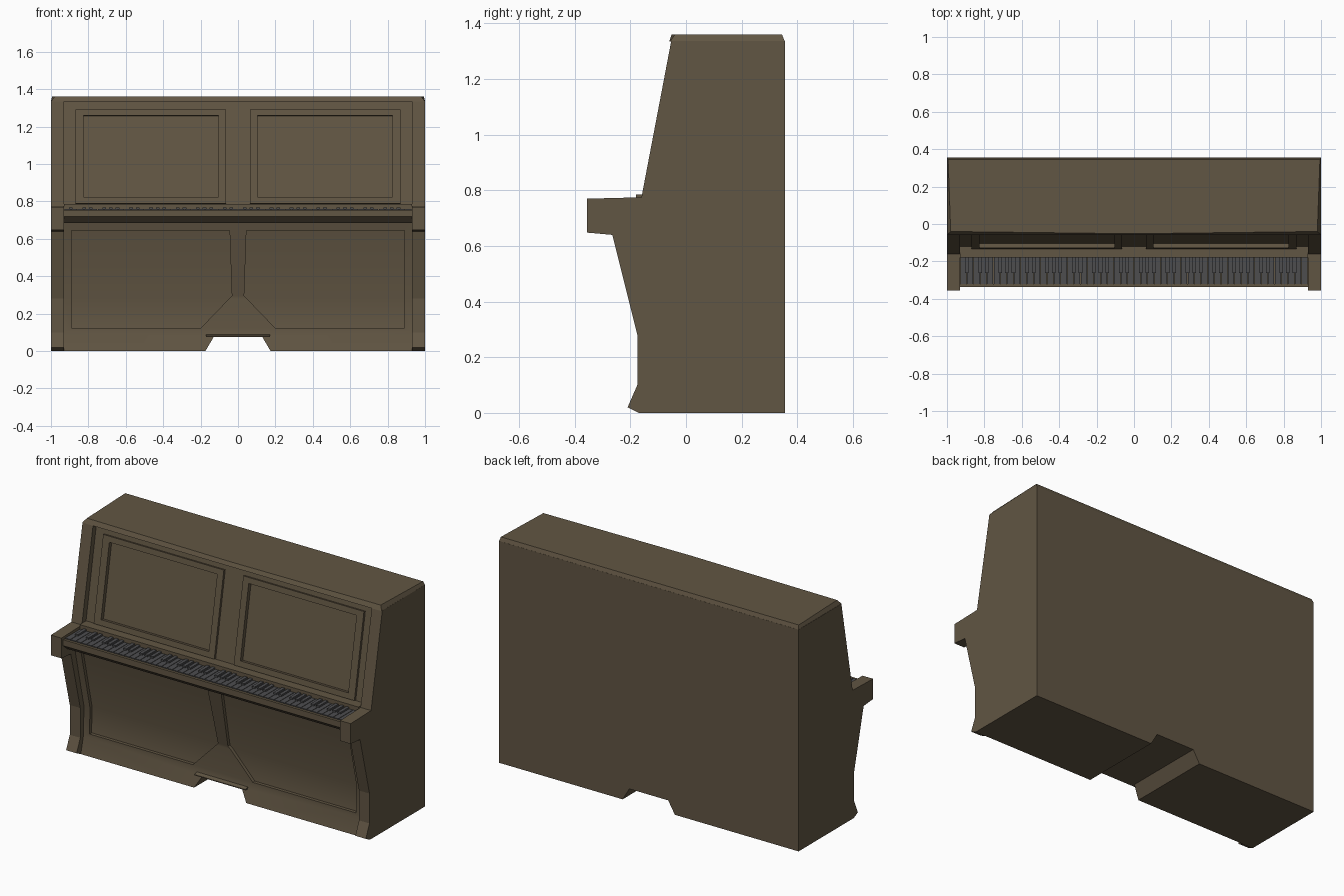
import bpy, bmesh, math
from mathutils import Vector

cube = bpy.data.objects.get("Cube")
if cube:
    bpy.data.objects.remove(cube, do_unlink=True)


def material(name, rgb):
    mat = bpy.data.materials.new(name)
    mat.use_nodes = True
    mat.diffuse_color = (*rgb, 1)
    bsdf = next(n for n in mat.node_tree.nodes if n.type == 'BSDF_PRINCIPLED')
    bsdf.inputs["Base Color"].default_value = (*rgb, 1)
    return mat


wood = material("brown wood", (0.120, 0.092, 0.056))
grey = material("grey keys", (0.075, 0.075, 0.078))


def loft(name, ring_a, ring_b, mat=wood):
    """Closed solid between two matching rings of points."""
    bm = bmesh.new()
    a = [bm.verts.new(p) for p in ring_a]
    b = [bm.verts.new(p) for p in ring_b]
    bm.faces.new(a)
    bm.faces.new(b)
    for i in range(len(a)):
        j = (i + 1) % len(a)
        bm.faces.new((a[i], a[j], b[j], b[i]))
    bmesh.ops.recalc_face_normals(bm, faces=bm.faces)
    mesh = bpy.data.meshes.new(name)
    bm.to_mesh(mesh)
    bm.free()
    mesh.materials.append(mat)
    obj = bpy.data.objects.new(name, mesh)
    bpy.context.collection.objects.link(obj)
    return obj


def prism_x(name, profile, lo, hi):
    return loft(name, [(lo, y, z) for y, z in profile], [(hi, y, z) for y, z in profile])


def prism_y(name, outline, lo, hi):
    return loft(name, [(x, lo, z) for x, z in outline], [(x, hi, z) for x, z in outline])


def cut(target, cutter):
    mod = target.modifiers.new("cut", 'BOOLEAN')
    mod.operation = 'DIFFERENCE'
    mod.solver = 'EXACT'
    mod.object = cutter
    bpy.context.view_layer.objects.active = target
    bpy.ops.object.modifier_apply(modifier=mod.name)


def remove(obj):
    bpy.data.objects.remove(obj, do_unlink=True)


BACK, INNER, TOP = 0.355, 0.93, 1.337

# Side cheeks with the key arms
cheek = [(BACK, 0), (-0.17, 0), (-0.21, 0.02), (-0.175, 0.1), (-0.175, 0.28),
         (-0.265, 0.64), (-0.355, 0.648), (-0.355, 0.77), (-0.16, 0.775),
         (-0.053, TOP), (BACK, TOP)]
for side, name in ((1, "left_cheek"), (-1, "right_cheek")):
    prism_x(name, cheek, side * INNER, side)

# Main case with key bed and fallboard ledge
front = [(-0.17, 0), (-0.145, 0.1), (-0.14, 0.28), (-0.235, 0.69)]
case = prism_x("case", [(BACK, 0)] + [(y + 0.02, z) for y, z in front]
               + [(-0.30, 0.685), (-0.338, 0.718), (-0.338, 0.754), (-0.322, 0.754),
                  (-0.322, 0.745), (-0.18, 0.745), (-0.18, 0.785), (-0.12, 0.785),
                  (-0.02, TOP), (BACK, TOP)], -INNER, INNER)

# Lower front board, its two openings leave sunken panels
board = prism_x("lower_front_board", front + [(y + 0.03, z) for y, z in reversed(front)],
                -INNER, INNER)
opening = [(0.89, 0.645), (0.045, 0.645), (0.033, 0.295), (0.2, 0.122), (0.89, 0.122)]
for side in (1, -1):
    cutter = prism_y("opening_cutter", [(side * x, z) for x, z in opening], -0.5, 0.1)
    cut(board, cutter)
    remove(cutter)

# Pedal notch through the full depth, with a small shelf over it
notch = prism_y("notch_cutter", [(-0.18, -0.01), (0.18, -0.01), (0.13, 0.075), (-0.13, 0.075)],
                -0.6, 0.6)
cut(case, notch)
cut(board, notch)
remove(notch)
prism_x("pedal_shelf", [(-0.172, 0.076), (-0.172, 0.081), (-0.13, 0.093), (-0.13, 0.076)],
        -0.17, 0.17)

# Raised frames and sunken panels on the sloping upper front
slope = Vector((0, 0.1, TOP - 0.785))
normal = Vector((0, -slope.z, slope.y)).normalized()


def slab(name, x0, x1, z0, z1, d0, d1):
    def ring(d):
        pts = []
        for x, z in ((x0, z0), (x1, z0), (x1, z1), (x0, z1)):
            t = (z - 0.785) / slope.z
            pts.append(Vector((x, -0.12, 0.785)) + slope * t + normal * d)
        return pts
    return loft(name, ring(d0), ring(d1))


for side, name in ((1, "left_panel_frame"), (-1, "right_panel_frame")):
    frame = slab(name, side * 0.065, side * 0.87, 0.787, 1.29, -0.005, 0.014)
    cutter = slab("panel_cutter", side * 0.105, side * 0.825, 0.82, 1.257, -0.01, 0.1)
    cut(frame, cutter)
    cut(case, cutter)
    remove(cutter)

# Lid, slightly bowed at the front and bevelled all round
lid_low = [(-1, BACK), (-1, -0.058), (0, -0.06), (1, -0.058), (1, BACK)]
lid_high = [(-0.994, 0.345), (-0.98, -0.04), (0, -0.052), (0.98, -0.04), (0.994, 0.345)]
loft("lid", [(x, y, TOP - 0.002) for x, y in lid_low], [(x, y, 1.36) for x, y in lid_high])


# Keys
def key(name, x, width, y0, y1, z0, z1):
    def ring(z):
        return [(x - width / 2, y0, z), (x + width / 2, y0, z),
                (x + width / 2, y1, z), (x - width / 2, y1, z)]
    return loft(name, ring(z0), ring(z1), grey)


COUNT = 52
pitch = 2 * INNER / COUNT
for i in range(COUNT):
    x = -INNER + (i + 0.5) * pitch
    key("natural_key", x, pitch - 0.003, -0.32, -0.18, 0.744, 0.758)
    if i % 7 in (0, 2, 3, 5, 6) and i < COUNT - 1:
        key("sharp_key", x + pitch / 2, pitch * 0.55, -0.262, -0.18, 0.756, 0.768)

# Soft shading over the gently curved lower front
for obj in (board, case):
    bpy.ops.object.select_all(action='DESELECT')
    obj.select_set(True)
    bpy.context.view_layer.objects.active = obj
    bpy.ops.object.shade_smooth_by_angle(angle=math.radians(25))
